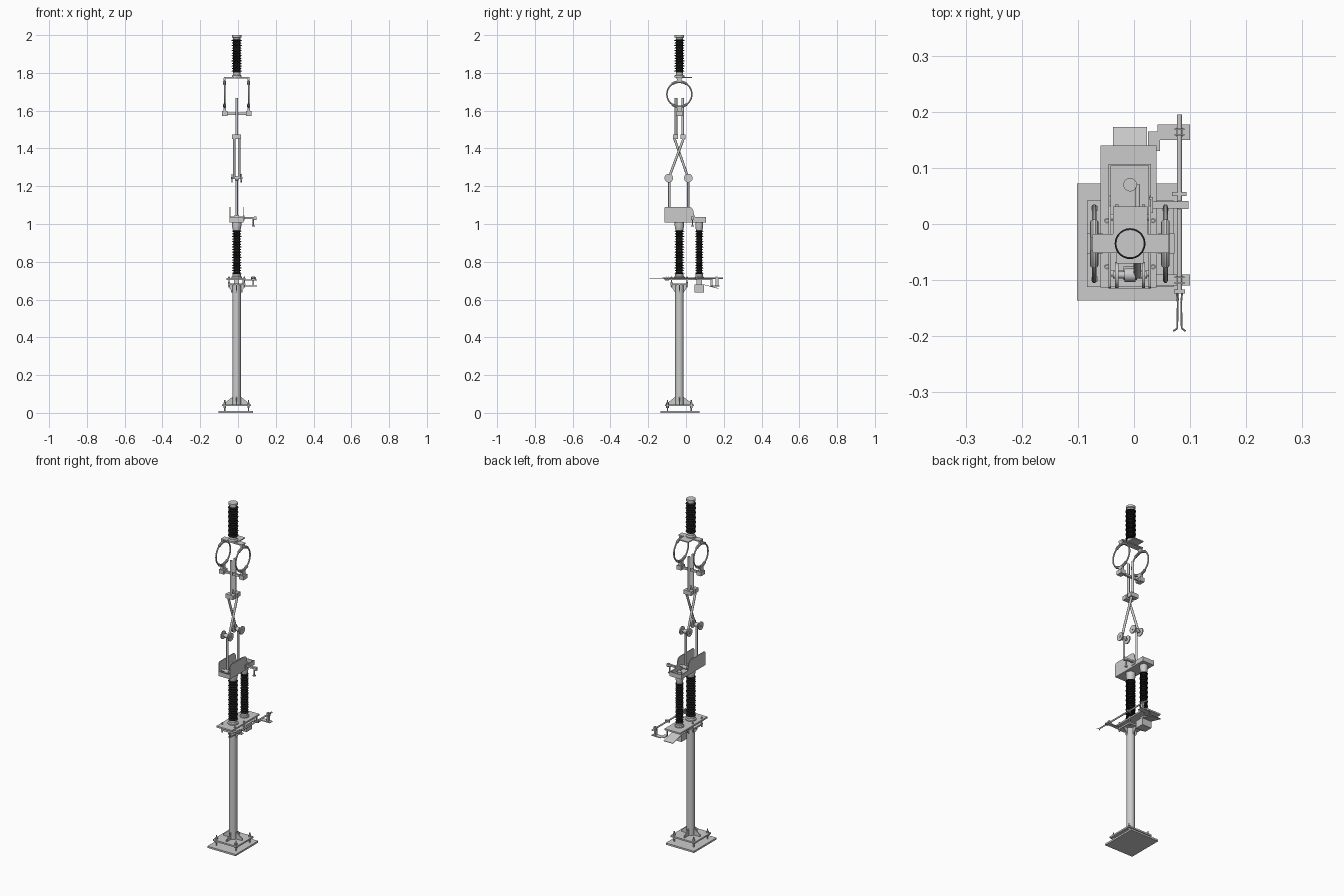
import bpy, bmesh, math
from mathutils import Matrix, Vector

if "Cube" in bpy.data.objects:
    bpy.data.objects.remove(bpy.data.objects["Cube"])

CX, CY = -0.007, -0.035          # axis of the column
black = bpy.data.materials.new("insulator_black")
black.diffuse_color = (0.012, 0.012, 0.013, 1)
black.use_nodes = True
black.node_tree.nodes["Principled BSDF"].inputs["Base Color"].default_value = black.diffuse_color


def finish(name, bm, mat=None):
    bmesh.ops.recalc_face_normals(bm, faces=bm.faces)
    me = bpy.data.meshes.new(name)
    bm.to_mesh(me)
    bm.free()
    ob = bpy.data.objects.new(name, me)
    bpy.context.collection.objects.link(ob)
    if mat:
        me.materials.append(mat)
    bpy.ops.object.select_all(action='DESELECT')
    ob.select_set(True)
    bpy.context.view_layer.objects.active = ob
    bpy.ops.object.shade_smooth_by_angle(angle=math.radians(35))
    return ob


def box(bm, x0, x1, y0, y1, z0, z1):
    m = Matrix.Translation(((x0 + x1) / 2, (y0 + y1) / 2, (z0 + z1) / 2))
    bmesh.ops.create_cube(bm, size=1, matrix=m @ Matrix.Diagonal((x1 - x0, y1 - y0, z1 - z0, 1)))


def rod(bm, p, q, r, r2=None, n=20):
    p, q = Vector(p), Vector(q)
    d = q - p
    m = Matrix.Translation((p + q) / 2) @ d.to_track_quat('Z', 'Y').to_matrix().to_4x4()
    bmesh.ops.create_cone(bm, cap_ends=True, segments=n, radius1=r,
                          radius2=r if r2 is None else r2, depth=d.length, matrix=m)


def prism(bm, pts, offset):
    f = bm.faces.new([bm.verts.new(p) for p in pts])
    ext = bmesh.ops.extrude_face_region(bm, geom=[f], use_keep_orig=True)
    bmesh.ops.translate(bm, vec=offset, verts=[v for v in ext['geom'] if isinstance(v, bmesh.types.BMVert)])


def lathe(bm, x, y, profile, n=28):
    rings = [[bm.verts.new((x + r * math.cos(2 * math.pi * i / n), y + r * math.sin(2 * math.pi * i / n), z))
              for i in range(n)] for r, z in profile]
    for a, b in zip(rings, rings[1:]):
        for i in range(n):
            bm.faces.new((a[i], a[(i + 1) % n], b[(i + 1) % n], b[i]))
    bm.faces.new(rings[0][::-1])
    bm.faces.new(rings[-1])


def arc_tube(bm, x, R, r, a0, a1, cz, n=48, k=10):
    full = a1 - a0 > 6.28
    rings = []
    for i in range(n + (0 if full else 1)):
        a = a0 + (a1 - a0) * i / n
        rings.append([bm.verts.new((x + r * math.cos(t), CY + (R + r * math.sin(t)) * math.cos(a),
                                    cz + (R + r * math.sin(t)) * math.sin(a)))
                      for t in (2 * math.pi * j / k for j in range(k))])
    for i in range(n):
        a, b = rings[i], rings[(i + 1) % len(rings)]
        for j in range(k):
            bm.faces.new((a[j], a[(j + 1) % k], b[(j + 1) % k], b[j]))
    if not full:
        bm.faces.new(rings[0])
        bm.faces.new(rings[-1][::-1])


def gussets(bm, z0, z1, r0, r1):
    # four triangular ribs around the column, wide at z0 and narrow at z1
    for k in range(4):
        a = k * math.pi / 2
        d, t = Vector((math.cos(a), math.sin(a), 0)), Vector((-math.sin(a), math.cos(a), 0)) * 0.0025
        c = Vector((CX, CY, 0))
        lip = 0.01 if z1 > z0 else -0.01
        pts = [c + d * r + Vector((0, 0, z)) - t for r, z in
               ((0.016, z0), (r0, z0), (r0, z0 + lip), (r1, z1), (0.016, z1))]
        prism(bm, pts, t * 2)


# ground plate and column foot
bm = bmesh.new()
box(bm, -0.102, 0.08, -0.136, 0.072, 0, 0.01)
finish("ground_plate", bm)
bm = bmesh.new()
box(bm, CX - 0.077, CX + 0.077, CY - 0.077, CY + 0.077, 0.036, 0.045)
gussets(bm, 0.045, 0.085, 0.06, 0.022)
finish("foot_flange", bm)
bm = bmesh.new()
for sx in (-1, 1):
    for sy in (-1, 1):
        x, y = CX + sx * 0.063, CY + sy * 0.063
        rod(bm, (x, y, 0.008), (x, y, 0.068), 0.003)
        for z in (0.026, 0.045):
            rod(bm, (x, y, z), (x, y, z + 0.01), 0.007, n=6)
finish("anchor_bolts", bm)
bm = bmesh.new()
rod(bm, (CX, CY, 0.04), (CX, CY, 0.685), 0.022, n=32)
finish("column", bm)

# column head, platform and bolts
bm = bmesh.new()
box(bm, CX - 0.046, CX + 0.046, CY - 0.046, CY + 0.046, 0.677, 0.686)
gussets(bm, 0.677, 0.637, 0.042, 0.022)
finish("head_flange", bm)
bm = bmesh.new()
box(bm, -0.06, 0.04, -0.113, 0.14, 0.704, 0.713)
finish("platform", bm)
bm = bmesh.new()
for sx in (-1, 1):
    for sy in (-1, 1):
        x, y = CX + sx * 0.041, CY + sy * 0.041
        rod(bm, (x, y, 0.665), (x, y, 0.722), 0.003)
        for z in (0.669, 0.686, 0.713):
            rod(bm, (x, y, z), (x, y, z + 0.006), 0.005, n=6)
finish("head_bolts", bm)

# drive box hung under the platform, with open flap
bm = bmesh.new()
box(bm, -0.037, 0.023, 0.045, 0.095, 0.638, 0.68)
box(bm, -0.02, 0.006, 0.055, 0.085, 0.68, 0.705)
prism(bm, [(-0.037, 0.095, 0.68), (-0.037, 0.173, 0.66), (-0.037, 0.173, 0.657), (-0.037, 0.095, 0.677)], (0.06, 0, 0))
finish("drive_box", bm)


# ribbed insulators with metal end fittings
def insulator(name, x, y, z0, z1, r_core, r_rib, ribs):
    bm = bmesh.new()
    p = (z1 - z0) / ribs
    prof = []
    for i in range(ribs):
        z, rr = z0 + i * p, r_rib if i % 2 == 0 else r_rib * 0.92
        prof += [(r_core, z), (r_core, z + p * .3), (rr, z + p * .42), (rr, z + p * .58), (r_core, z + p * .9)]
    lathe(bm, x, y, prof + [(r_core, z1)])
    finish(name, bm, black)


for name, y, rr in (("main_post", CY, 0.026), ("drive_post", 0.07, 0.022)):
    insulator(name + "_insulator", CX, y, 0.732, 0.968, rr * 0.65, rr, 17)
    bm = bmesh.new()
    lathe(bm, CX, y, [(rr * 1.1, 0.712), (rr * 1.1, 0.72), (rr * .85, 0.724), (rr * .85, 0.735)])
    lathe(bm, CX, y, [(rr * .75, 0.965), (rr * .85, 0.975), (rr * .95, 0.99), (rr * .95, 1.012)])
    finish(name + "_fittings", bm)
insulator("upper_insulator", CX, CY, 1.802, 1.978, 0.019, 0.0275, 13)
bm = bmesh.new()
lathe(bm, CX, CY, [(0.026, 1.775), (0.026, 1.785), (0.019, 1.79), (0.019, 1.805)])
lathe(bm, CX, CY, [(0.019, 1.975), (0.019, 1.985), (0.025, 1.988), (0.025, 2.0)])
finish("upper_fittings", bm)

# channel-shaped hinge frame: base tray and two tall cheeks
bm = bmesh.new()
box(bm, -0.044, 0.029, -0.114, 0.107, 1.009, 1.014)
box(bm, -0.044, 0.029, -0.115, -0.111, 1.009, 1.035)
box(bm, -0.044, 0.029, 0.104, 0.107, 1.009, 1.035)
side = [(-0.115, 1.009), (-0.115, 1.08), (-0.112, 1.088), (-0.105, 1.091), (0.02, 1.091),
        (0.032, 1.085), (0.039, 1.07), (0.044, 1.044), (0.05, 1.036), (0.107, 1.036), (0.107, 1.009)]
for x in (-0.045, 0.026):
    prism(bm, [(x, y, z) for y, z in side], (0.004, 0, 0))
finish("hinge_frame", bm)
bm = bmesh.new()
for y in (-0.088, 0.012):
    rod(bm, (-0.043, y, 1.035), (0.028, y, 1.035), 0.006)
    rod(bm, (CX - 0.012, y, 1.035), (CX + 0.012, y, 1.035), 0.012)
rod(bm, (CX + 0.014, -0.088, 1.035), (CX + 0.014, 0.07, 1.025), 0.004)
rod(bm, (CX, 0.07, 1.01), (CX, 0.07, 1.032), 0.012)
finish("hinge_shafts", bm)

# pantograph: lower rods, elbow discs, crossing arms, upper blocks and contact rods
bm = bmesh.new()
for y in (-0.088, 0.012):
    rod(bm, (CX, y, 1.03), (CX, y, 1.24), 0.006)
finish("lower_rods", bm)
bm = bmesh.new()
for y in (-0.091, 0.012):
    rod(bm, (CX - 0.03, y, 1.243), (CX + 0.03, y, 1.243), 0.006)
    for s in (-1, 1):
        rod(bm, (CX + s * 0.021, y, 1.243), (CX + s * 0.027, y, 1.243), 0.023, n=28)
    rod(bm, (CX - 0.01, y, 1.243), (CX + 0.01, y, 1.243), 0.012)
finish("elbow_discs", bm)
bm = bmesh.new()
rod(bm, (CX - 0.013, -0.064, 1.46), (CX - 0.013, 0.012, 1.243), 0.0065)
rod(bm, (CX + 0.013, -0.01, 1.46), (CX + 0.013, -0.091, 1.243), 0.0065)
finish("scissor_arms", bm)
bm = bmesh.new()
for y in (-0.056, -0.016):
    box(bm, CX - 0.024, CX + 0.024, y - 0.014, y + 0.014, 1.45, 1.474)
finish("upper_hinge_blocks", bm)
bm = bmesh.new()
for y in (-0.053, -0.018):
    rod(bm, (CX, y, 1.46), (CX, y, 1.668), 0.007)
finish("contact_rods", bm)

# fixed contact: plate, terminal, rings with sleeves, lower crossbar
bm = bmesh.new()
box(bm, -0.074, 0.062, -0.052, -0.018, 1.77, 1.777)
box(bm, -0.037, 0.024, -0.05, 0.031, 1.773, 1.779)
finish("hanger_plate", bm)
RX = (-0.071, 0.056)
bm = bmesh.new()
for x in RX:
    arc_tube(bm, x, 0.066, 0.0042, 0, 2 * math.pi, 1.687)
    for mid in (90, 270):
        arc_tube(bm, x, 0.066, 0.0075, math.radians(mid - 36), math.radians(mid + 36), 1.687, n=14)
    box(bm, x - 0.006, x + 0.006, CY - 0.012, CY + 0.012, 1.75, 1.772)
finish("contact_rings", bm)
bm = bmesh.new()
box(bm, RX[0], RX[1], CY - 0.006, CY + 0.006, 1.578, 1.59)
for x in RX:
    box(bm, x - 0.013, x + 0.016, CY - 0.018, CY + 0.018, 1.573, 1.597)
    box(bm, x - 0.007, x + 0.007, CY - 0.013, CY + 0.013, 1.597, 1.622)
finish("lower_crossbar", bm)

# earthing contact arm on the hinge frame
bm = bmesh.new()
box(bm, 0.028, 0.034, 0.02, 0.048, 1.018, 1.044)
box(bm, 0.028, 0.09, 0.028, 0.04, 1.027, 1.037)
box(bm, 0.084, 0.097, 0.027, 0.041, 1.021, 1.039)
rod(bm, (0.081, 0.034, 0.988), (0.081, 0.034, 1.03), 0.003)
rod(bm, (0.081, 0.034, 0.986), (0.081, 0.034, 0.992), 0.008)
finish("earthing_contact", bm)

# earthing shaft, fork and bearing brackets
SX, SZ = 0.081, 0.713
bm = bmesh.new()
rod(bm, (SX, -0.118, SZ), (SX, 0.195, SZ), 0.0045)
box(bm, SX - 0.013, SX + 0.013, 0.05, 0.057, SZ - 0.006, SZ + 0.006)
box(bm, SX - 0.01, SX + 0.01, -0.124, -0.117, SZ - 0.005, SZ + 0.005)
for s in (-1, 1):
    pts = [(SX + s * 0.005, -0.12, SZ), (SX + s * 0.003, -0.14, SZ), (SX + s * 0.004, -0.186, SZ), (SX + s * 0.011, -0.191, SZ)]
    for p, q in zip(pts, pts[1:]):
        rod(bm, p, q, 0.0016, n=8)
finish("earthing_shaft", bm)
bm = bmesh.new()
box(bm, 0.038, 0.1, -0.11, -0.09, 0.702, 0.706)
box(bm, 0.042, 0.1, 0.15, 0.177, 0.67, 0.674)
box(bm, 0.025, 0.046, 0.13, 0.165, 0.67, 0.674)
box(bm, 0.025, 0.029, 0.13, 0.14, 0.67, 0.706)
box(bm, SX - 0.005, SX + 0.005, 0.155, 0.172, 0.672, SZ)
for y in (-0.1, 0.164):
    for dy in (-0.005, 0.005):
        box(bm, SX - 0.009, SX + 0.009, y + dy - 0.0015, y + dy + 0.0015, SZ - 0.009, SZ + 0.009)
finish("bearing_brackets", bm)
